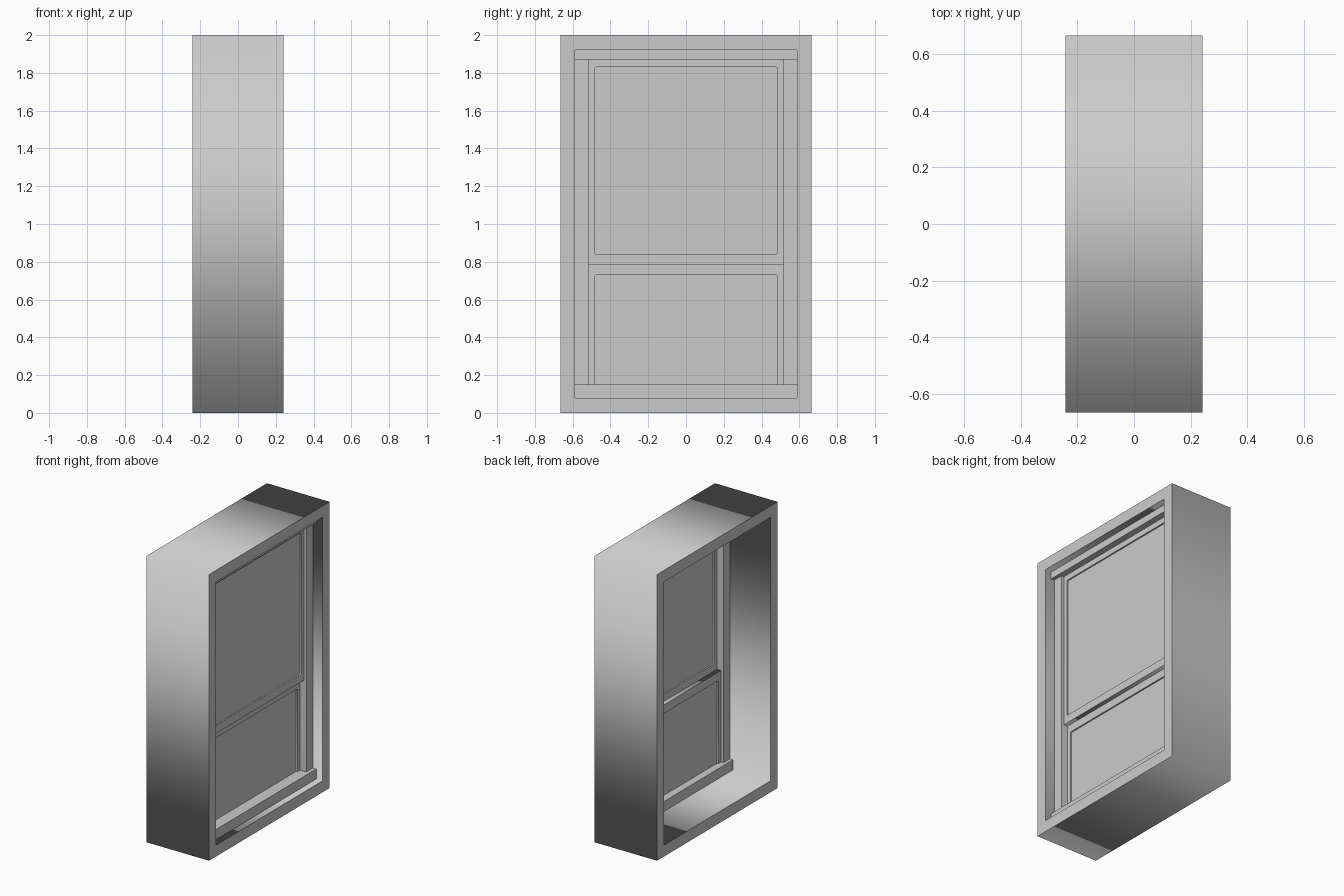
import bpy, math

if "Cube" in bpy.data.objects:
    bpy.data.objects.remove(bpy.data.objects["Cube"])


def rect(y, z0, z1, r=0.0):
    """Rectangle in the YZ plane, with rounded corners when r > 0."""
    if r == 0:
        return [(-y, z0), (y, z0), (y, z1), (-y, z1)]
    pts = []
    for cy, cz, start in ((y - r, z1 - r, 0), (r - y, z1 - r, 90),
                          (r - y, z0 + r, 180), (y - r, z0 + r, 270)):
        for step in (0, 45, 90):
            a = math.radians(start + step)
            pts.append((cy + r * math.cos(a), cz + r * math.sin(a)))
    return pts


def frame(name, x0, x1, outer, inner):
    """Flat frame between two outlines, extruded along x."""
    curve = bpy.data.curves.new(name, 'CURVE')
    curve.dimensions = '2D'
    curve.fill_mode = 'BOTH'
    curve.extrude = (x1 - x0) / 2
    for outline in (outer, inner):
        sp = curve.splines.new('POLY')
        sp.points.add(len(outline) - 1)
        for p, (y, z) in zip(sp.points, outline):
            p.co = (y, z, 0, 1)
        sp.use_cyclic_u = True
    obj = bpy.data.objects.new(name, curve)
    bpy.context.collection.objects.link(obj)
    obj.location.x = (x0 + x1) / 2
    obj.rotation_euler = (math.pi / 2, 0, math.pi / 2)
    bpy.ops.object.select_all(action='DESELECT')
    obj.select_set(True)
    bpy.context.view_layer.objects.active = obj
    bpy.ops.object.convert(target='MESH')


def box(name, x0, x1, y0, y1, z0, z1):
    bpy.ops.mesh.primitive_cube_add(
        size=1, location=((x0 + x1) / 2, (y0 + y1) / 2, (z0 + z1) / 2))
    obj = bpy.context.object
    obj.name = name
    obj.scale = (x1 - x0, y1 - y0, z1 - z0)
    bpy.ops.object.transform_apply(location=False, rotation=False, scale=True)


# wall section around the opening
frame("wall_surround", -0.242, 0.242, rect(0.665, 0, 2), rect(0.587, 0.08, 1.92))

# sill, head and side jambs
box("window_sill", 0.047, 0.194, -0.587, 0.587, 0.08, 0.15)
box("window_head", 0.047, 0.194, -0.587, 0.587, 1.87, 1.92)
for side, y0, y1 in (("left", -0.587, -0.515), ("right", 0.515, 0.587)):
    box("jamb_" + side, 0.072, 0.168, y0, y1, 0.15, 1.87)

# sliding sashes, offset in depth, each with its pane
for name, x0, z0, z1, g0, g1 in (("upper", 0.12, 0.785, 1.885, 0.84, 1.83),
                                 ("lower", 0.09, 0.10, 0.79, 0.145, 0.73)):
    frame(name + "_sash", x0, x0 + 0.03,
          rect(0.54, z0, z1), rect(0.485, g0, g1, 0.01))
    box(name + "_pane", x0 + 0.01, x0 + 0.02,
        -0.495, 0.495, g0 - 0.01, g1 + 0.01)
